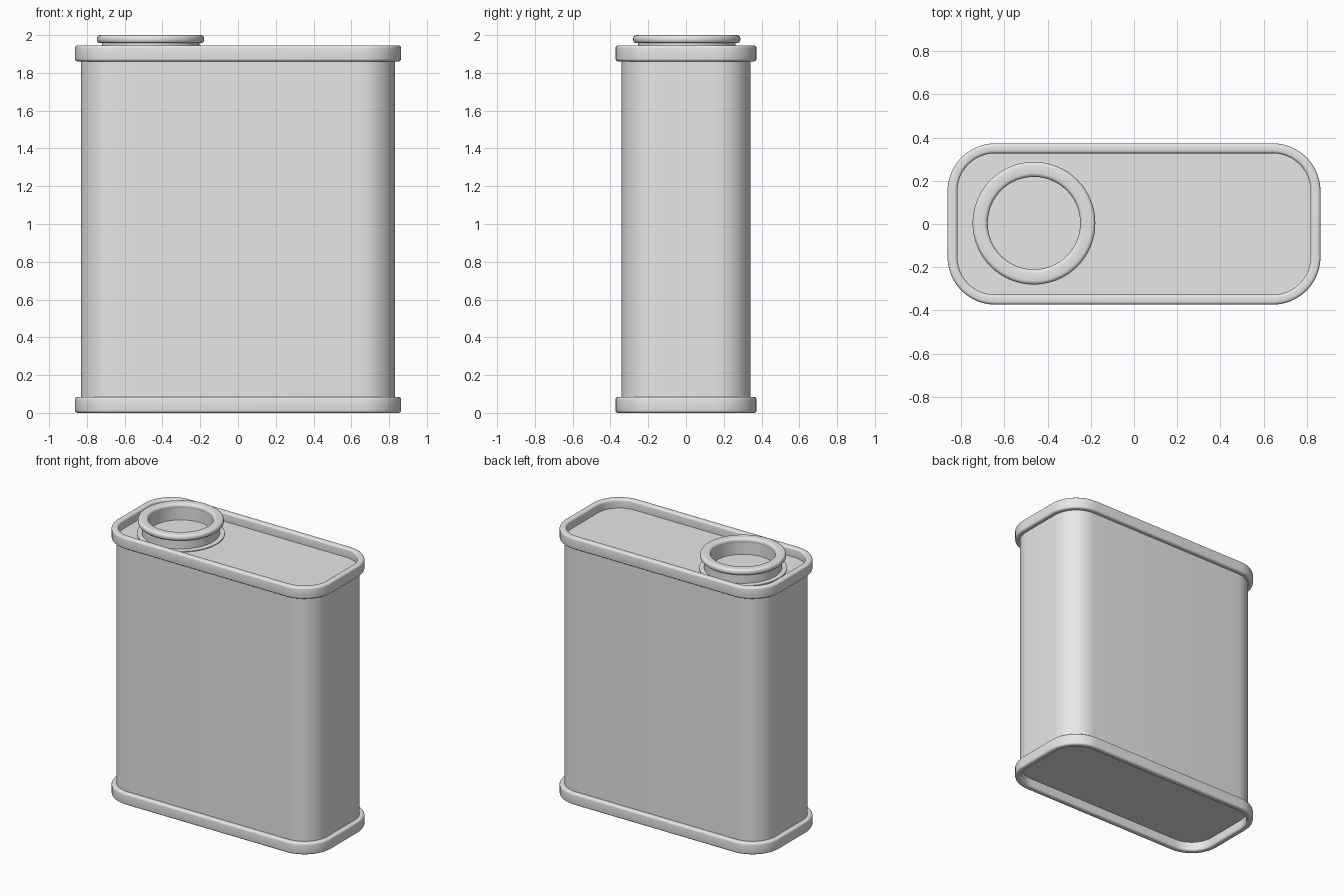
import bpy, bmesh, math

if "Cube" in bpy.data.objects:
    bpy.data.objects.remove(bpy.data.objects["Cube"])

metal = bpy.data.materials.new("light grey metal")
metal.diffuse_color = (0.8, 0.8, 0.8, 1)
metal.use_nodes = True
metal.node_tree.nodes["Principled BSDF"].inputs["Base Color"].default_value = metal.diffuse_color

HX, HY, R = 0.863, 0.373, 0.22      # outer half sizes and corner radius of the rims
NX, NY = -0.463, 0.004              # neck centre


def rounded_rect(inset, z, seg=12):
    r = R - inset
    pts = []
    for i, (sx, sy) in enumerate(((1, 1), (-1, 1), (-1, -1), (1, -1))):
        for k in range(seg + 1):
            a = math.pi / 2 * (i + k / seg)
            pts.append((sx * (HX - R) + r * math.cos(a), sy * (HY - R) + r * math.sin(a), z))
    return pts


def circle(r, z, n=64):
    return [(NX + r * math.cos(2 * math.pi * k / n), NY + r * math.sin(2 * math.pi * k / n), z)
            for k in range(n)]


def loft(name, section, profile, cap_ends=False, closed=False):
    """Skin a shell through sections placed along a (size, z) profile."""
    bm = bmesh.new()
    loops = [[bm.verts.new(p) for p in section(s, z)] for s, z in profile]
    pairs = list(zip(loops, loops[1:]))
    if closed:
        pairs.append((loops[-1], loops[0]))
    for a, b in pairs:
        n = len(a)
        for i in range(n):
            j = (i + 1) % n
            bm.faces.new((a[i], a[j], b[j], b[i]))
    if cap_ends:
        bm.faces.new(loops[0])
        bm.faces.new(loops[-1])
    bmesh.ops.recalc_face_normals(bm, faces=bm.faces)
    me = bpy.data.meshes.new(name)
    bm.to_mesh(me)
    bm.free()
    me.materials.append(metal)
    ob = bpy.data.objects.new(name, me)
    bpy.context.collection.objects.link(ob)
    bpy.ops.object.select_all(action='DESELECT')
    ob.select_set(True)
    bpy.context.view_layer.objects.active = ob
    bpy.ops.object.shade_smooth_by_angle(angle=math.radians(35))
    return ob


def round_profile(x0, x1, z0, z1, b, n=4):
    """Rectangle in the (size, z) plane with corners rounded by b."""
    out = []
    for i, (cx, cz) in enumerate(((x1 - b, z1 - b), (x0 + b, z1 - b), (x0 + b, z0 + b), (x1 - b, z0 + b))):
        for k in range(n + 1):
            a = math.pi / 2 * (i + k / n)
            out.append((cx + b * math.cos(a), cz + b * math.sin(a)))
    return out


# Can body with its recessed top and bottom panels
loft("can_body", rounded_rect, [(0.032, 0.065), (0.032, 1.882)], cap_ends=True)

# Folded rims
loft("bottom_rim", rounded_rect, round_profile(0, 0.046, 0, 0.085, 0.014), closed=True)
loft("top_rim", rounded_rect, round_profile(0, 0.046, 1.861, 1.946, 0.014), closed=True)

# Neck with base flange, and rolled lip
loft("neck", circle, [(0.29, 1.881), (0.29, 1.888), (0.258, 1.891), (0.258, 1.97),
                      (0.215, 1.97), (0.215, 1.881)], closed=True)
loft("neck_lip", circle, round_profile(0.214, 0.284, 1.957, 2.0, 0.018), closed=True)
